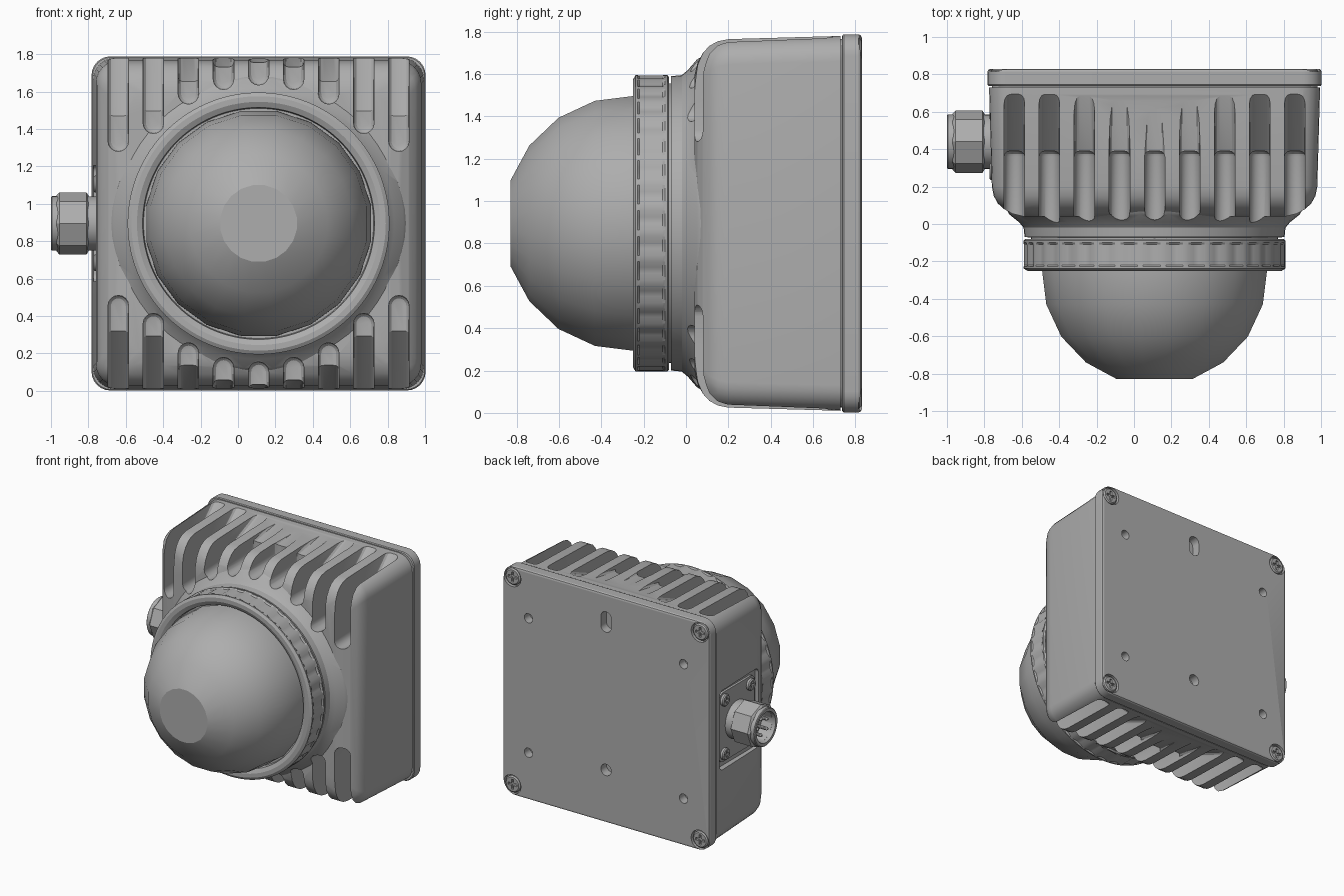
import bpy, bmesh, math
from mathutils import Vector

if "Cube" in bpy.data.objects:
    bpy.data.objects.remove(bpy.data.objects["Cube"])

CX, CZ = 0.11, 0.895      # housing axis
CONN_Y = 0.44             # connector axis

grey = bpy.data.materials.new("housing grey")
grey.use_nodes = True
COLOR = (0.42, 0.42, 0.42, 1)
grey.diffuse_color = COLOR
grey.node_tree.nodes["Principled BSDF"].inputs["Base Color"].default_value = COLOR


# ---- helpers ----
def place(axis, t, a, b):
    """Point at depth t on the housing axis (y) or connector axis (x)."""
    return Vector((CX + a, t, CZ + b)) if axis == "y" else Vector((t, CONN_Y + a, CZ + b))


def circle(r, n, phase=0.0):
    return [(r * math.cos(math.tau * (i + phase) / n), r * math.sin(math.tau * (i + phase) / n))
            for i in range(n)]


def rounded_rect(ha, hb, r, n=6):
    pts = []
    for k, (sa, sb) in enumerate([(1, 1), (-1, 1), (-1, -1), (1, -1)]):
        for i in range(n + 1):
            ang = math.pi / 2 * (k + i / n)
            pts.append((sa * (ha - r) + r * math.cos(ang), sb * (hb - r) + r * math.sin(ang)))
    return pts


def loft(bm, axis, sections, offset=(0, 0)):
    """Skin a list of (depth, outline) and cap both ends."""
    rings = [[bm.verts.new(place(axis, t, a + offset[0], b + offset[1])) for a, b in outline]
             for t, outline in sections]
    for r0, r1 in zip(rings, rings[1:]):
        for i in range(len(r0)):
            j = (i + 1) % len(r0)
            bm.faces.new((r0[i], r0[j], r1[j], r1[i]))
    bm.faces.new(rings[0])
    bm.faces.new(rings[-1])


def finish(bm, name):
    bmesh.ops.recalc_face_normals(bm, faces=bm.faces)
    me = bpy.data.meshes.new(name)
    bm.to_mesh(me)
    bm.free()
    me.materials.append(grey)
    ob = bpy.data.objects.new(name, me)
    bpy.context.scene.collection.objects.link(ob)
    return ob


def solid(name, axis, sections):
    bm = bmesh.new()
    loft(bm, axis, sections)
    return finish(bm, name)


def turned(name, axis, profile, n, phase=0.0):
    return solid(name, axis, [(t, circle(r, n, phase)) for t, r in profile])


def combine(ob, other, operation):
    """Apply a boolean and discard the helper object."""
    mod = ob.modifiers.new("bool", "BOOLEAN")
    mod.operation, mod.solver, mod.object = operation, "EXACT", other
    bpy.context.view_layer.update()
    dg = bpy.context.evaluated_depsgraph_get()
    me = bpy.data.meshes.new_from_object(ob.evaluated_get(dg))
    ob.modifiers.clear()
    ob.data = me
    bpy.data.objects.remove(other)


# ---- housing: tapered rounded box with a flared neck ----
steps = [(0.73, 0.885), (0.2, 0.87), (0.15, 0.86), (0.11, 0.838),
         (0.08, 0.805), (0.055, 0.76), (0.04, 0.70)]
housing = solid("housing", "y", [(y, rounded_rect(h, h, 0.12)) for y, h in steps])
neck = turned("neck", "y", [(-0.09, 0.66), (-0.072, 0.66), (-0.07, 0.695), (-0.02, 0.70),
                            (0.01, 0.725), (0.05, 0.775), (0.09, 0.80), (0.3, 0.8)], 64)
combine(housing, neck, "UNION")


# ---- cooling slots, top and bottom ----
def slot(bm, dx, end, side):
    w, top, back = 0.055, 1.0, 0.39
    kink = max(0.575, end + 0.12)
    slope = (0.70 - back) / (0.89 - kink)
    arc = [(-w * math.cos(math.pi * i / 8), end + w - w * math.sin(math.pi * i / 8))
           for i in range(9)]
    line = [(-w, top), (-w, kink)] + arc + [(w, kink), (w, top)]
    front = [bm.verts.new(place("y", -0.06, dx + a, side * b)) for a, b in line]
    rear = [bm.verts.new(place("y", back + slope * max(0, b - kink), dx + a, side * b))
            for a, b in line]
    for i in range(len(line)):
        j = (i + 1) % len(line)
        bm.faces.new((front[i], front[j], rear[j], rear[i]))
    bm.faces.new(front)
    bm.faces.new(rear[1:-1])
    bm.faces.new((rear[0], rear[1], rear[-2], rear[-1]))
    rim = [bm.edges.get((p, q)) for p, q in zip(rear, rear[1:])]
    bmesh.ops.bevel(bm, geom=rim, offset=0.03, segments=3, profile=0.5, affect="EDGES")


bm = bmesh.new()
for k in range(-4, 5):
    dx = k * 0.1875
    end = 0.385 if abs(k) == 4 else math.sqrt(0.74 ** 2 - dx ** 2)
    for side in (1, -1):
        slot(bm, dx, end, side)
combine(housing, finish(bm, "slot_cutter"), "DIFFERENCE")

# Connector recess in the right side
recess = rounded_rect(0.25, 0.31, 0.04)
combine(housing, solid("recess_cutter", "x", [(-0.9, recess), (-0.73, recess)]), "DIFFERENCE")

# ---- back plate with holes ----
plate = solid("back_plate", "y", [(t, rounded_rect(h, h, 0.1)) for t, h in
              [(0.715, 0.87), (0.737, 0.87), (0.738, 0.888), (0.745, 0.893),
               (0.815, 0.893), (0.825, 0.888), (0.83, 0.878)]])
corners = [(a, b) for a in (1, -1) for b in (1, -1)]
bm = bmesh.new()
for a, b in corners:
    loft(bm, "y", [(0.80, circle(0.075, 24)), (0.9, circle(0.075, 24))], (a * 0.81, b * 0.81))
    loft(bm, "y", [(0.76, circle(0.036, 20)), (0.9, circle(0.036, 20))], (a * 0.67, b * 0.525))
keyhole = rounded_rect(0.045, 0.08, 0.044)
loft(bm, "y", [(0.76, keyhole), (0.9, keyhole)], (0, 0.675))
loft(bm, "y", [(0.76, circle(0.045, 20)), (0.9, circle(0.045, 20))], (0, -0.48))
combine(plate, finish(bm, "hole_cutter"), "DIFFERENCE")

# ---- cross-head screws on the back plate and connector flange ----
def cross(s, w):
    return [(s, -w), (s, w), (w, w), (w, s), (-w, s), (-w, w),
            (-s, w), (-s, -w), (-w, -w), (-w, -s), (w, -s), (w, -w)]


heads, slots = bmesh.new(), bmesh.new()
for axis, base, up, r, da, db in [("y", 0.795, 1, 0.064, 0.81, 0.81),
                                  ("x", -0.74, -1, 0.045, 0.16, 0.21)]:
    for a, b in corners:
        off = (a * da, b * db)
        loft(heads, axis, [(base, circle(r, 24)), (base + up * 0.025, circle(r, 24)),
                           (base + up * 0.033, circle(r * 0.85, 24))], off)
        mark = cross(r * 0.6, r * 0.15)
        loft(slots, axis, [(base + up * 0.015, mark), (base + up * 0.1, mark)], off)
screws = finish(heads, "screws")
combine(screws, finish(slots, "cross_cutter"), "DIFFERENCE")

# ---- side connector ----
flange = rounded_rect(0.22, 0.27, 0.05)
solid("connector_flange", "x", [(-0.72, flange), (-0.748, flange)])
turned("connector_collar", "x", [(-0.73, 0.145), (-0.81, 0.145)], 32)
turned("connector_nut", "x", [(-0.80, 0.15), (-0.81, 0.166), (-0.955, 0.166), (-0.97, 0.15),
                              (-0.97, 0.125), (-0.80, 0.125)], 8)
turned("connector_socket", "x", [(-0.80, 0.146), (-0.995, 0.146), (-1.0, 0.14),
                                 (-1.0, 0.118), (-0.88, 0.118)], 32)
bm = bmesh.new()
for spot in circle(0.065, 5):
    loft(bm, "x", [(-0.87, circle(0.013, 10)), (-0.97, circle(0.013, 10)),
                   (-0.98, circle(0.007, 10))], spot)
finish(bm, "connector_pins")

# ---- grip ring with shallow notches ----
def notched(r):
    return [(a * (0.984 if i % 4 < 2 else 1), b * (0.984 if i % 4 < 2 else 1))
            for i, (a, b) in enumerate(circle(r, 144))]


solid("grip_ring", "y",
      [(t, circle(r, 144)) for t, r in [(-0.2, 0.615), (-0.235, 0.62), (-0.25, 0.65),
                                        (-0.25, 0.68), (-0.238, 0.70), (-0.228, 0.70)]]
      + [(-0.22, notched(0.70)), (-0.11, notched(0.70))]
      + [(t, circle(r, 144)) for t, r in [(-0.10, 0.70), (-0.088, 0.70), (-0.08, 0.69)]])

# ---- faceted dome with flat nose ----
turned("dome", "y", [(-0.828, 0.207), (-0.74, 0.372), (-0.602, 0.505), (-0.43, 0.586),
                     (-0.256, 0.608), (-0.12, 0.61)], 20, 0.5)

# ---- smooth shading with sharp edges kept ----
bpy.ops.object.select_all(action="DESELECT")
for ob in bpy.context.scene.objects:
    if ob.type == "MESH":
        ob.select_set(True)
        bpy.context.view_layer.objects.active = ob
bpy.ops.object.shade_smooth_by_angle(angle=math.radians(25))
